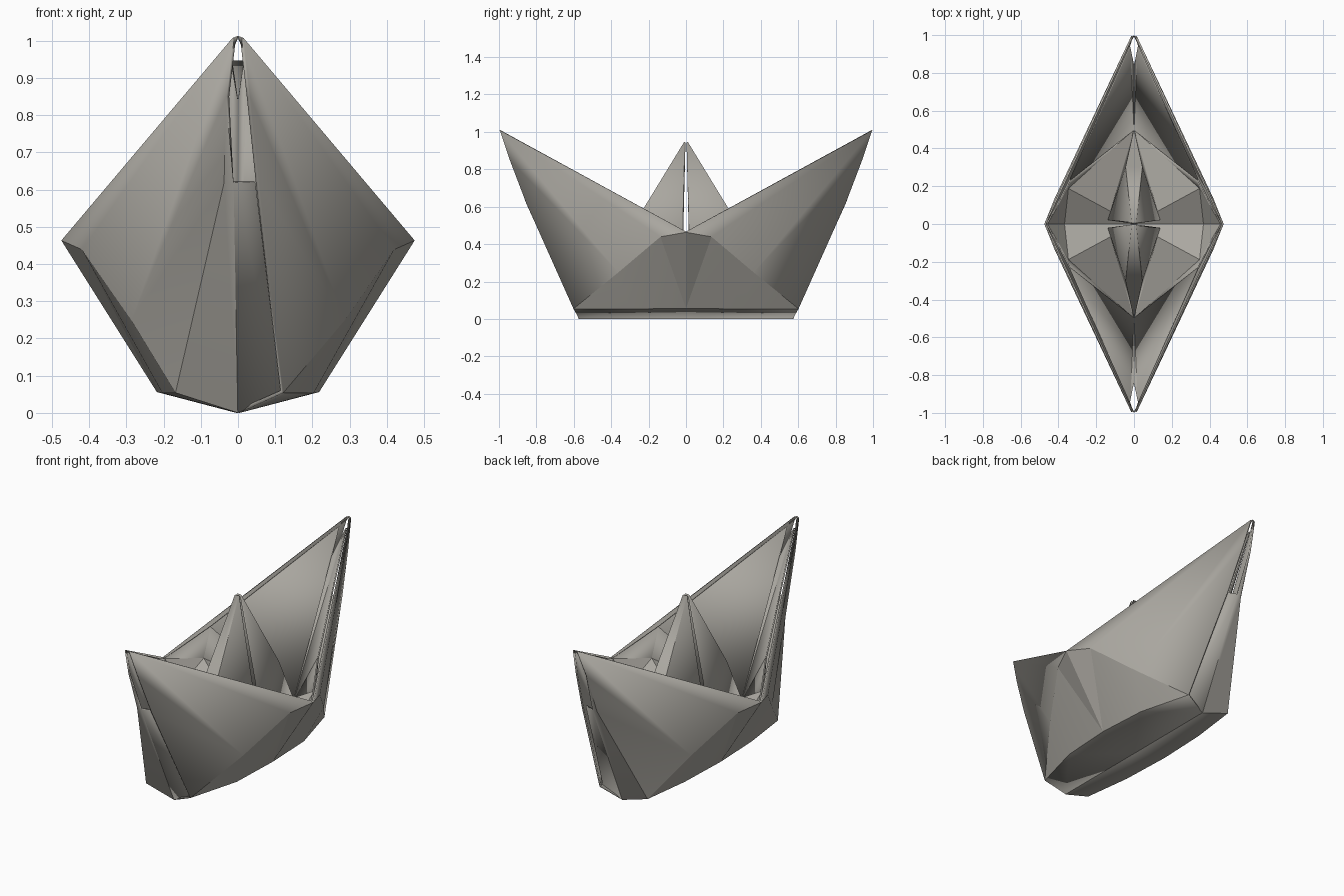
import bpy, bmesh

if "Cube" in bpy.data.objects:
    bpy.data.objects.remove(bpy.data.objects["Cube"])

paper = bpy.data.materials.new("warm_grey_paper")
paper.diffuse_color = (0.40, 0.385, 0.35, 1)
paper.use_nodes = True
paper.node_tree.nodes["Principled BSDF"].inputs["Base Color"].default_value = paper.diffuse_color


def sheet(name, pts, faces, mirror_x=False, thick=0.010):
    """Folded paper sheet: named points, faces as strings of names, mirrored front to back."""
    bm = bmesh.new()
    for sx in ((1, -1) if mirror_x else (1,)):
        for sy in (1, -1):
            vs = {k: bm.verts.new((p[0] * sx, p[1] * sy, p[2])) for k, p in pts.items()}
            for f in faces:
                bm.faces.new([vs[k] for k in f.split()])
    bmesh.ops.remove_doubles(bm, verts=bm.verts, dist=0.0005)
    bmesh.ops.recalc_face_normals(bm, faces=bm.faces)
    me = bpy.data.meshes.new(name)
    bm.to_mesh(me)
    bm.free()
    me.materials.append(paper)
    ob = bpy.data.objects.new(name, me)
    bpy.context.collection.objects.link(ob)
    s = ob.modifiers.new("paper_thickness", 'SOLIDIFY')
    s.thickness = thick
    s.offset = 0
    # Smooth the soft bends, keep the folds crisp
    bpy.context.view_layer.objects.active = ob
    ob.select_set(True)
    bpy.ops.object.shade_smooth_by_angle(angle=0.21)
    ob.select_set(False)
    return ob


def side(sign, stem):
    """One hull side: gunwale, bulged crease, chine and bottom, plus its stem edge."""
    pts = {"G": (0.47, 0, 0.465), "T": (0.010, -0.993, 1.008), "D": (0.415, -0.135, 0.44),
           "M": (0.282, -0.36, 0.25), "C0": (0.215, 0, 0.06), "C1": (0.2, -0.3, 0.057),
           "K0": (0, 0, 0.004), "K1": (0, -0.57, 0.004)}
    pts = {k: (p[0] * sign, p[1], p[2]) for k, p in pts.items()}
    pts.update(stem)
    return pts


side_faces = ["G T D", "T M D", "T R1 M", "M R1 R2", "M R2 R3", "G D C0",
              "D M C1", "D C1 C0", "M R3 C1", "C0 C1 K0", "K0 C1 K1", "K1 C1 R3"]

# Right hull side with its free stem edge
sheet("hull_right", side(1, {
    "R1": (0.028, -0.94, 0.85), "R2": (0.052, -0.852, 0.62), "R3": (0.118, -0.6, 0.057),
}), side_faces)

# Left hull side wraps round the end and tucks behind the right side
sheet("hull_left", side(-1, {
    "R1": (-0.028, -0.935, 0.85), "R2": (-0.035, -0.848, 0.62), "R3": (-0.165, -0.582, 0.057),
    "L2": (-0.012, -0.85, 0.62), "S1": (0.045, -0.828, 0.62), "S2": (0.115, -0.575, 0.055),
}), side_faces + ["R1 L2 R2", "R2 L2 K1 R3", "L2 S1 S2", "L2 S2 K1"])

# Small caps closing the two tips
sheet("tip_cap", {
    "T": (0, -0.995, 1.01), "B": (0.012, -0.99, 1.005), "F": (0.018, -0.972, 0.965),
    "I": (0.02, -0.955, 0.98),
}, ["T B I", "T F B"], mirror_x=True, thick=0.008)

# Inner pocket lining of bow and stern, with an opening near each tip
sheet("end_lining", {
    "A": (0, -0.5, 0.15), "P": (0.338, -0.235, 0.585),
    "Q": (0.022, -0.94, 0.972), "H": (0, -0.84, 0.84),
}, ["A P Q", "A Q H"], mirror_x=True, thick=0.008)

# Inner walls and floor of the middle
sheet("inner_floor", {
    "A": (0, -0.5, 0.15), "P": (0.338, -0.235, 0.585), "G": (0.462, 0, 0.46),
    "W": (0.35, -0.19, 0.42), "W0": (0.37, 0, 0.32), "C": (0, 0, 0.25),
}, ["G P W", "G W W0", "A P W", "A W C", "C W W0"], mirror_x=True, thick=0.008)

# Central peak, split into two folded halves by a slot
sheet("centre_peak", {
    "TL": (-0.012, -0.006, 0.945), "TR": (0.012, -0.006, 0.945),
    "SL": (-0.042, -0.3, 0.465), "SR": (0.042, -0.3, 0.465), "A": (0, -0.5, 0.155),
    "EL": (-0.135, -0.02, 0.29), "ER": (0.135, -0.02, 0.29),
}, ["TL TR SR SL", "SL SR A", "TR ER SR", "TL SL EL", "SR ER A", "SL A EL"], thick=0.008)
